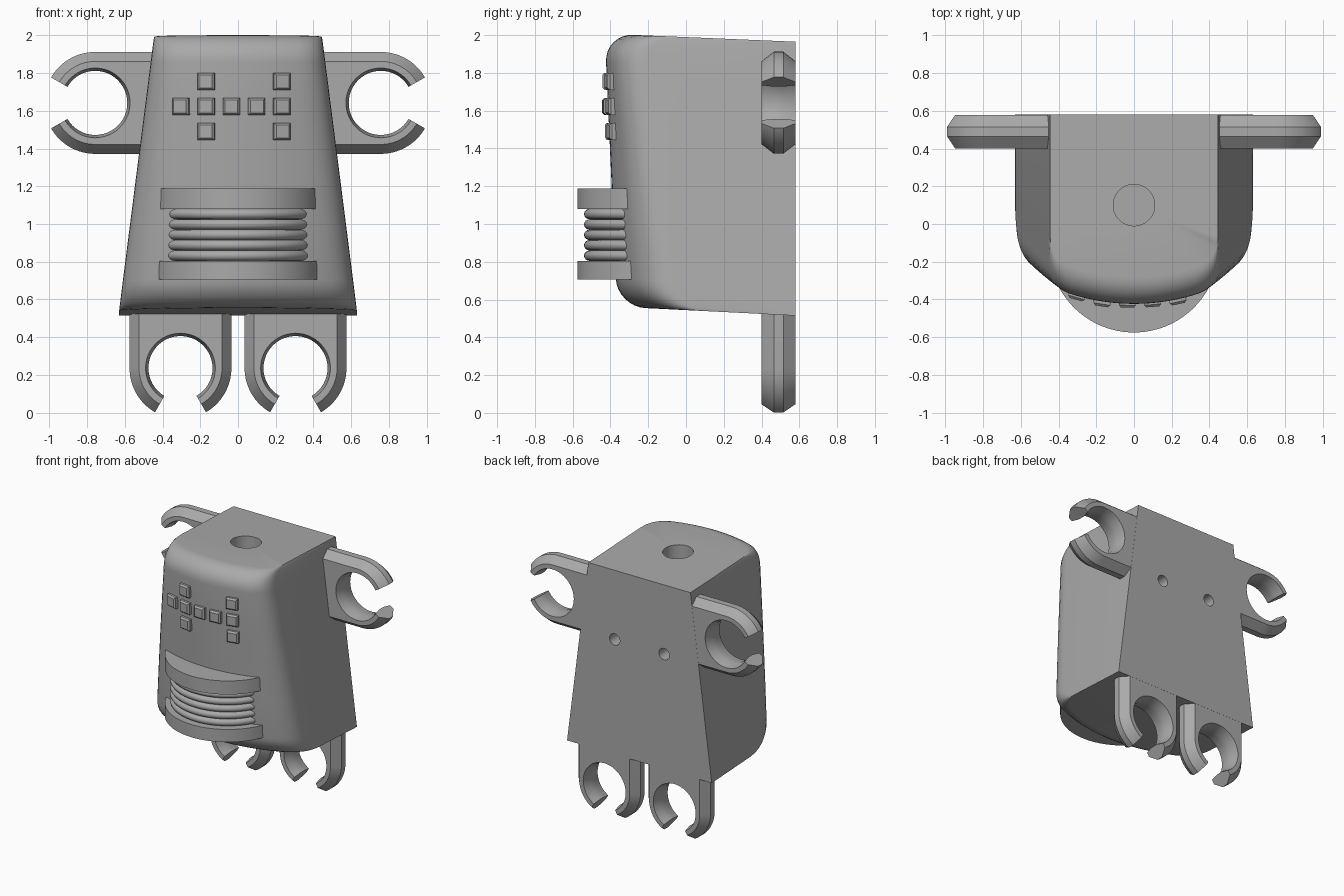
import bpy, bmesh, math
from mathutils import Matrix, Vector

cube = bpy.data.objects.get("Cube")
if cube:
    bpy.data.objects.remove(cube, do_unlink=True)

grey = bpy.data.materials.new("plain grey")
grey.use_nodes = True
GREY = (0.4, 0.4, 0.4, 1)
grey.diffuse_color = GREY
grey.node_tree.nodes["Principled BSDF"].inputs["Base Color"].default_value = GREY

BACK = 0.58
FRONT_R = 1.1      # radius of the bowed front
EDGE = 0.15        # rounding of the front top and bottom edges


def finish(name, bm, smooth=True):
    bmesh.ops.recalc_face_normals(bm, faces=bm.faces)
    mesh = bpy.data.meshes.new(name)
    bm.to_mesh(mesh)
    bm.free()
    mesh.materials.append(grey)
    obj = bpy.data.objects.new(name, mesh)
    bpy.context.collection.objects.link(obj)
    if smooth:
        shade(obj)
    return obj


def shade(obj):
    bpy.ops.object.select_all(action='DESELECT')
    obj.select_set(True)
    bpy.context.view_layer.objects.active = obj
    bpy.ops.object.shade_smooth_by_angle(angle=math.radians(32))


def loft(bm, rings):
    """Skin closed rings of equal length and cap both ends."""
    loops = [[bm.verts.new(p) for p in ring] for ring in rings]
    for a, b in zip(loops, loops[1:]):
        for i in range(len(a)):
            j = (i + 1) % len(a)
            bm.faces.new((a[i], a[j], b[j], b[i]))
    bm.faces.new(loops[0])
    bm.faces.new(loops[-1])


def cylinder(bm, radius, depth, matrix, segments=64):
    bmesh.ops.create_cone(bm, cap_ends=True, segments=segments, radius1=radius,
                          radius2=radius, depth=depth, matrix=matrix)


def front_y(x, t):
    return -0.365 - 0.065 * t + FRONT_R - math.sqrt(FRONT_R ** 2 - x * x)


# Body: tapered block with a bowed front and rounded front edges
def body_ring(t):
    w = 0.63 - 0.185 * t
    d = min(t, 1 - t) * 1.45
    inset = EDGE - math.sqrt(EDGE ** 2 - max(EDGE - d, 0) ** 2)
    a = 0.12
    corner = Vector((w, front_y(w, t)))
    start = corner + Vector((0, a))
    end = Vector((w - a, front_y(w - a, t)))
    half = []
    for i in range(7):
        s = i / 6
        half.append(start * (1 - s) ** 2 + corner * 2 * s * (1 - s) + end * s * s)
    for i in range(1, 9):
        x = end.x * (1 - i / 8)
        half.append(Vector((x, front_y(x, t))))
    half = [(p.x, p.y + inset) for p in half]
    outline = [(w, BACK)] + half + [(-x, y) for x, y in half[-2::-1]] + [(-w, BACK)]
    ring = []
    for x, y in outline:
        low = 0.515 + 0.05 * (BACK - y)
        high = 1.965 + 0.042 * (BACK - y)
        ring.append((x, y, low + (high - low) * t))
    return ring


fillet = [EDGE / 1.45 * (1 - math.cos(i * math.pi / 16)) for i in range(9)]
levels = fillet + [0.3, 0.5, 0.7] + [1 - f for f in reversed(fillet)]
bm = bmesh.new()
loft(bm, [body_ring(t) for t in levels])
body = finish("body", bm, smooth=False)

# Round socket in the top and two pin holes in the back
bm = bmesh.new()
cylinder(bm, 0.11, 0.6, Matrix.Translation((0, 0.1, 2.0)), 48)
for x in (-0.215, 0.215):
    cylinder(bm, 0.045, 0.4, Matrix.Translation((x, BACK, 1.42)) @ Matrix.Rotation(math.pi / 2, 4, 'X'), 24)
cutter = finish("hole_cutter", bm, smooth=False)
cutter.hide_render = True
cut = body.modifiers.new("holes", 'BOOLEAN')
cut.operation = 'DIFFERENCE'
cut.solver = 'EXACT'
cut.object = cutter
bpy.context.view_layer.objects.active = body
bpy.ops.object.modifier_apply(modifier=cut.name)
bpy.data.objects.remove(cutter, do_unlink=True)
shade(body)


# Open clips: a C-shaped plate with chamfered outer edges
def clip(name, center, direction, length=0.34):
    gap = math.radians(30)
    n = 20

    def layer(y, outer, inner):
        pts = [(-length, outer)]
        for i in range(n + 1):
            ang = math.pi / 2 + (gap - math.pi / 2) * i / n
            pts.append((outer * math.cos(ang), outer * math.sin(ang)))
        for i in range(2 * n + 1):
            ang = gap + (2 * math.pi - 2 * gap) * i / (2 * n)
            pts.append((inner * math.cos(ang), inner * math.sin(ang)))
        for i in range(n + 1):
            ang = -gap + (gap - math.pi / 2) * i / n
            pts.append((outer * math.cos(ang), outer * math.sin(ang)))
        pts.append((-length, -outer))
        c, s = math.cos(direction), math.sin(direction)
        return [(center[0] + u * c - v * s, y, center[1] + u * s + v * c) for u, v in pts]

    bm = bmesh.new()
    loft(bm, [layer(0.4, 0.22, 0.185), layer(0.465, 0.27, 0.17),
              layer(0.515, 0.27, 0.17), layer(0.579, 0.22, 0.185)])
    finish(name, bm)


for side, label in ((1, "left"), (-1, "right")):
    clip(label + "_arm_clip", (side * 0.757, 1.642), 0 if side > 0 else math.pi)
    clip(label + "_leg_clip", (side * 0.305, 0.236), -math.pi / 2)

# Mouth: two round plates with a ribbed bellows between them
MOUTH_Y = -0.125
for name, low, high in (("upper_mouth_plate", 1.08, 1.187), ("lower_mouth_plate", 0.705, 0.805)):
    bm = bmesh.new()
    cylinder(bm, 0.45, high - low, Matrix.Translation((0, MOUTH_Y, (low + high) / 2)), 96)
    finish(name, bm)

ribs = 5
pitch = 0.275 / ribs
profile = []
for k in range(ribs):
    for i in range(9):
        ang = math.pi * i / 8
        profile.append((0.385 + 0.03 * math.sin(ang), 0.805 + pitch * (k + 0.5 - 0.5 * math.cos(ang))))
    profile.pop()
profile.append((0.385, 1.08))
bm = bmesh.new()
loft(bm, [[(r * math.cos(2 * math.pi * i / 72), MOUTH_Y + r * math.sin(2 * math.pi * i / 72), z)
           for i in range(72)] for r, z in profile])
finish("mouth_bellows", bm)

# Face studs: small tapered blocks laid along the bowed front
STEP = 0.1325
cells = [(i, 0) for i in range(5)] + [(i, j) for i in (1, 4) for j in (-1, 1)]
bm = bmesh.new()
for i, j in cells:
    x, z = -0.3 + i * STEP, 1.623 + j * STEP
    y = front_y(x, (z - 0.54) / 1.45)
    place = (Matrix.Translation((x, y, z)) @ Matrix.Rotation(math.asin(x / FRONT_R), 4, 'Z')
             @ Matrix.Rotation(math.pi / 2, 4, 'X'))
    rings = []
    for h, out in ((0.045, -0.03), (0.045, 0.018), (0.034, 0.03)):
        rings.append([place @ Vector((h * a, h * b, out)) for a, b in ((1, 1), (-1, 1), (-1, -1), (1, -1))])
    loft(bm, rings)
finish("face_studs", bm, smooth=False)
